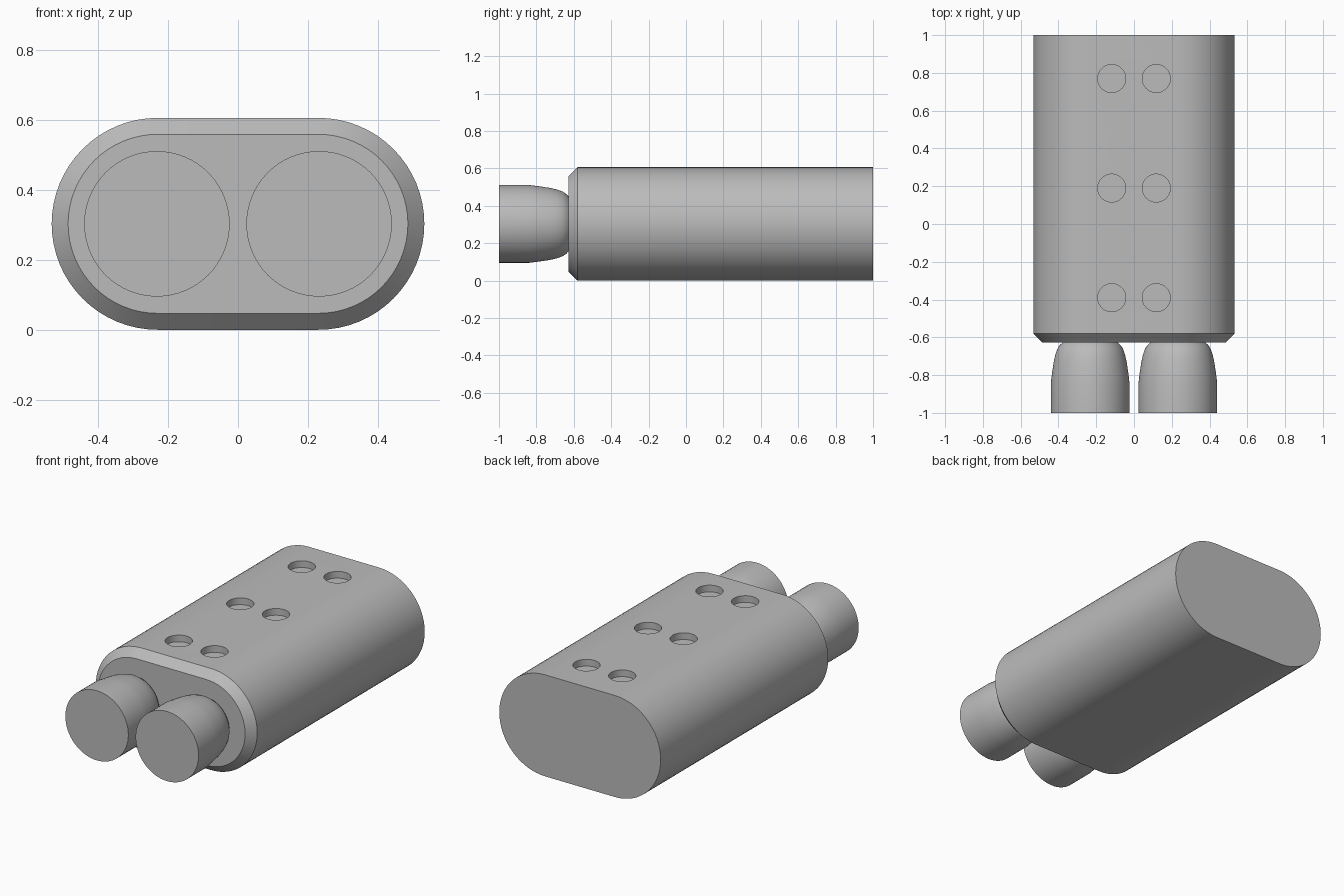
import bpy, bmesh, math
from mathutils import Matrix, Vector

cube = bpy.data.objects.get("Cube")
if cube:
    bpy.data.objects.remove(cube, do_unlink=True)

MID_Z = 0.303    # height of the long axis
HALF_FLAT = 0.23 # half length of the flat top
RADIUS = 0.303   # radius of the rounded sides

grey = bpy.data.materials.new("plain_grey")
grey.use_nodes = True
color = (0.5, 0.5, 0.5, 1)
grey.diffuse_color = color
grey.node_tree.nodes["Principled BSDF"].inputs["Base Color"].default_value = color


def ring(radius, y, half_flat=0, count=64):
    """Round or stadium-shaped outline across the y axis."""
    points = []
    for side in (1, -1):
        steps = count // 2
        for i in range(steps + 1 if half_flat else steps):
            a = math.pi * i / steps - side * math.pi / 2
            points.append(Vector((side * half_flat + radius * math.cos(a), y,
                                  radius * math.sin(a))))
    return points


def loft(name, rings, location):
    """Skin a row of outlines and close both ends."""
    bm = bmesh.new()
    rows = [[bm.verts.new(p) for p in r] for r in rings]
    n = len(rows[0])
    for a, b in zip(rows, rows[1:]):
        for i in range(n):
            j = (i + 1) % n
            bm.faces.new((a[i], a[j], b[j], b[i]))
    bm.faces.new(rows[0])
    bm.faces.new(rows[-1])
    bmesh.ops.recalc_face_normals(bm, faces=bm.faces)
    mesh = bpy.data.meshes.new(name)
    bm.to_mesh(mesh)
    bm.free()
    mesh.materials.append(grey)
    obj = bpy.data.objects.new(name, mesh)
    obj.location = location
    bpy.context.collection.objects.link(obj)
    return obj


def smooth(obj):
    bpy.ops.object.select_all(action='DESELECT')
    obj.select_set(True)
    bpy.context.view_layer.objects.active = obj
    bpy.ops.object.shade_smooth_by_angle(angle=math.radians(25))


# Body with a chamfered front rim
body = loft("body", [ring(RADIUS - 0.047, -0.627, HALF_FLAT),
                     ring(RADIUS, -0.58, HALF_FLAT),
                     ring(RADIUS, 1, HALF_FLAT)], (0, 0, MID_Z))

# Three pairs of shallow round holes in the top
bm = bmesh.new()
for y in (-0.39, 0.19, 0.77):
    for x in (-0.118, 0.118):
        bmesh.ops.create_cone(bm, cap_ends=True, segments=48, radius1=0.074,
                              radius2=0.074, depth=0.08,
                              matrix=Matrix.Translation((x, y, 2 * MID_Z)))
mesh = bpy.data.meshes.new("hole_cutter")
bm.to_mesh(mesh)
bm.free()
mesh.materials.append(grey)
cutter = bpy.data.objects.new("hole_cutter", mesh)
bpy.context.collection.objects.link(cutter)
cutter.hide_render = True

cut = body.modifiers.new("holes", 'BOOLEAN')
cut.operation = 'DIFFERENCE'
cut.solver = 'EXACT'
cut.object = cutter
bpy.context.view_layer.objects.active = body
bpy.ops.object.modifier_apply(modifier=cut.name)
bpy.data.objects.remove(cutter, do_unlink=True)
smooth(body)

# Two plugs at the front, straight then rounding in towards the body
PROFILE = [(0.208, -1), (0.208, -0.84), (0.202, -0.79), (0.193, -0.73),
           (0.184, -0.69), (0.173, -0.66), (0.16, -0.64), (0.145, -0.627),
           (0.145, -0.61)]
for name, x in (("left_plug", 0.232), ("right_plug", -0.232)):
    smooth(loft(name, [ring(r, y) for r, y in PROFILE], (x, 0, MID_Z)))
